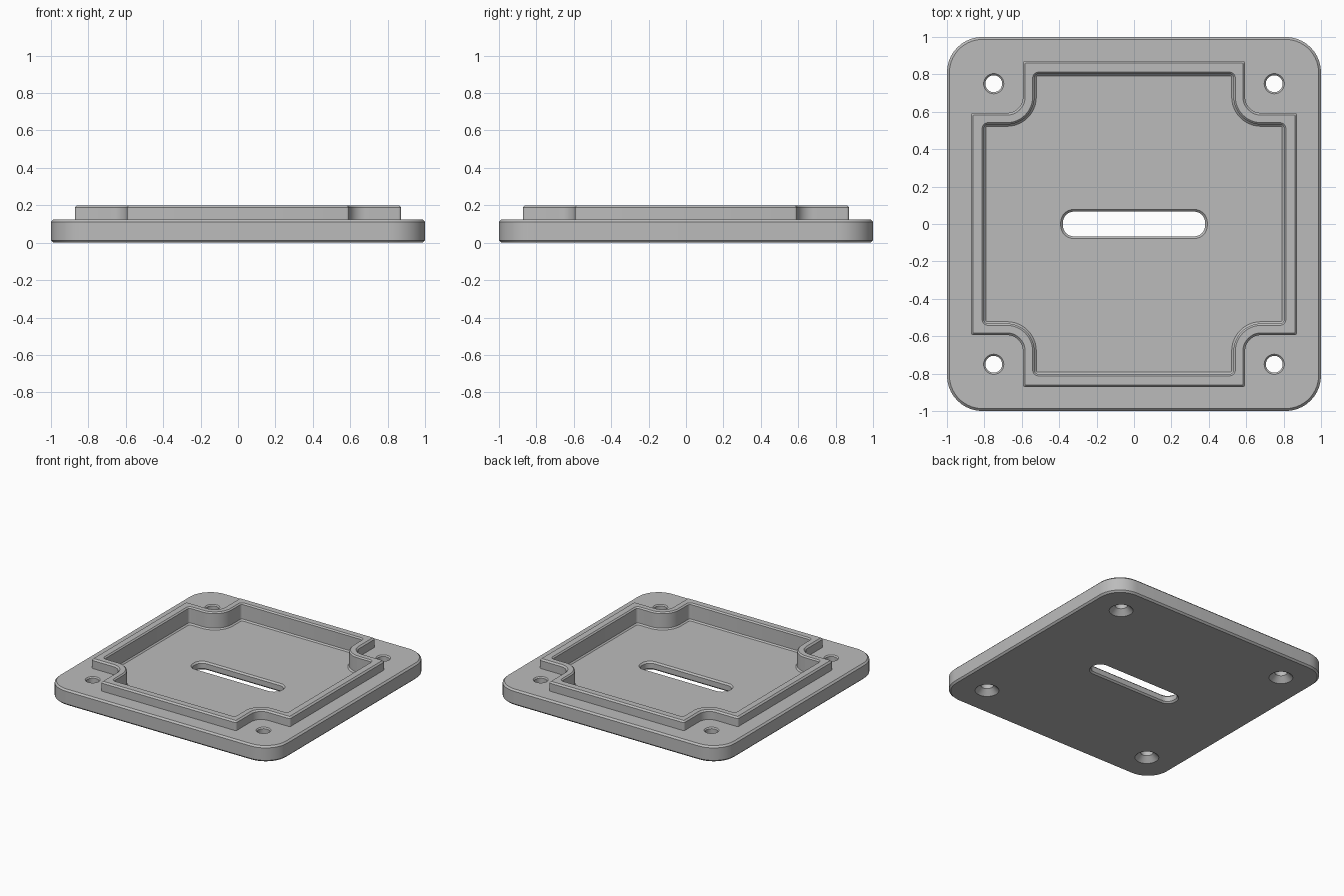
import bpy
import bmesh
from math import cos, sin, pi

default = bpy.data.objects.get("Cube")
if default:
    bpy.data.objects.remove(default, do_unlink=True)

grey = bpy.data.materials.new("plain grey")
grey.use_nodes = True
grey.diffuse_color = (0.5, 0.5, 0.5, 1)
grey.node_tree.nodes["Principled BSDF"].inputs["Base Color"].default_value = grey.diffuse_color


def arc(cx, cy, r, start, end, steps=10):
    """Points on an arc, angles in quarter turns."""
    angles = [(start + (end - start) * i / steps) * pi / 2 for i in range(steps + 1)]
    return [(cx + r * cos(a), cy + r * sin(a)) for a in angles]


def mirrored(quarter):
    """Complete an outline from its +x +y quarter."""
    left = [(-x, y) for x, y in reversed(quarter)]
    half = quarter + left
    return half + [(-x, -y) for x, y in half]


def rounded_rect(hx, hy, r):
    return lambda d: mirrored(arc(hx - r, hy - r, r - d, 0, 1))


def notched_square(half, notch, tip_r, centre=0.68):
    """Square whose corners are cut away around the screw holes."""
    def outline(d):
        quarter = arc(half - tip_r, notch - tip_r, tip_r - d, 0, 1, 4)
        quarter += arc(centre, centre, centre - notch + d, 3, 2, 12)
        quarter += arc(notch - tip_r, half - tip_r, tip_r - d, 0, 1, 4)
        return mirrored(quarter)
    return outline


def circle(r):
    return lambda d: arc(0, 0, r - d, 0, 4, 40)[:-1]


def loft(name, outline, levels, at=(0, 0)):
    """Stack inset outlines, given as (inset, z), into a closed solid."""
    bm = bmesh.new()
    rings = [[bm.verts.new((x + at[0], y + at[1], z)) for x, y in outline(d)]
             for d, z in levels]
    n = len(rings[0])
    for low, high in zip(rings, rings[1:]):
        for i in range(n):
            j = (i + 1) % n
            bm.faces.new((low[i], low[j], high[j], high[i]))
    bm.faces.new(rings[0][::-1])
    bm.faces.new(rings[-1])
    bmesh.ops.recalc_face_normals(bm, faces=bm.faces)
    mesh = bpy.data.meshes.new(name)
    bm.to_mesh(mesh)
    bm.free()
    mesh.materials.append(grey)
    obj = bpy.data.objects.new(name, mesh)
    bpy.context.collection.objects.link(obj)
    return obj


def combine(body, tool, operation):
    bpy.context.view_layer.objects.active = body
    mod = body.modifiers.new(tool.name, "BOOLEAN")
    mod.operation = operation
    mod.solver = "EXACT"
    mod.object = tool
    bpy.ops.object.modifier_apply(modifier=mod.name)
    bpy.data.objects.remove(tool, do_unlink=True)


# Base plate with chamfered edges
PLATE, RIM, FLOOR, CH = 0.125, 0.2, 0.065, 0.013
plate = loft("cover_plate", rounded_rect(1, 1, 0.19),
             [(CH, 0), (0, CH), (0, PLATE - CH), (CH, PLATE)])

# Raised locating rim
rim = loft("raised_rim", notched_square(0.872, 0.594, 0.015),
           [(0, 0.09), (0, RIM - 0.012), (0.012, RIM)])
combine(plate, rim, "UNION")

# Pocket inside the rim, sunk into the plate
pocket = loft("pocket_cutter", notched_square(0.802, 0.532, 0.02),
              [(0.01, FLOOR), (0, FLOOR + 0.01), (0, RIM - 0.01), (-0.02, RIM + 0.01)])
combine(plate, pocket, "DIFFERENCE")

# Central slot, chamfered on both faces
slot = loft("slot_cutter", rounded_rect(0.38, 0.066, 0.058),
            [(-0.022, -0.01), (0, 0.012), (0, FLOOR - 0.012), (-0.022, FLOOR + 0.01)])
combine(plate, slot, "DIFFERENCE")

# Screw holes, countersunk underneath
for sx in (-1, 1):
    for sy in (-1, 1):
        hole = loft("screw_hole_cutter", circle(0.045),
                    [(-0.051, -0.01), (0, 0.041), (0, PLATE - 0.009), (-0.019, PLATE + 0.01)],
                    at=(0.75 * sx, 0.75 * sy))
        combine(plate, hole, "DIFFERENCE")

# Smooth curves, crisp edges
bpy.ops.object.select_all(action="DESELECT")
plate.select_set(True)
bpy.context.view_layer.objects.active = plate
bpy.ops.object.shade_smooth_by_angle(angle=pi / 6)
